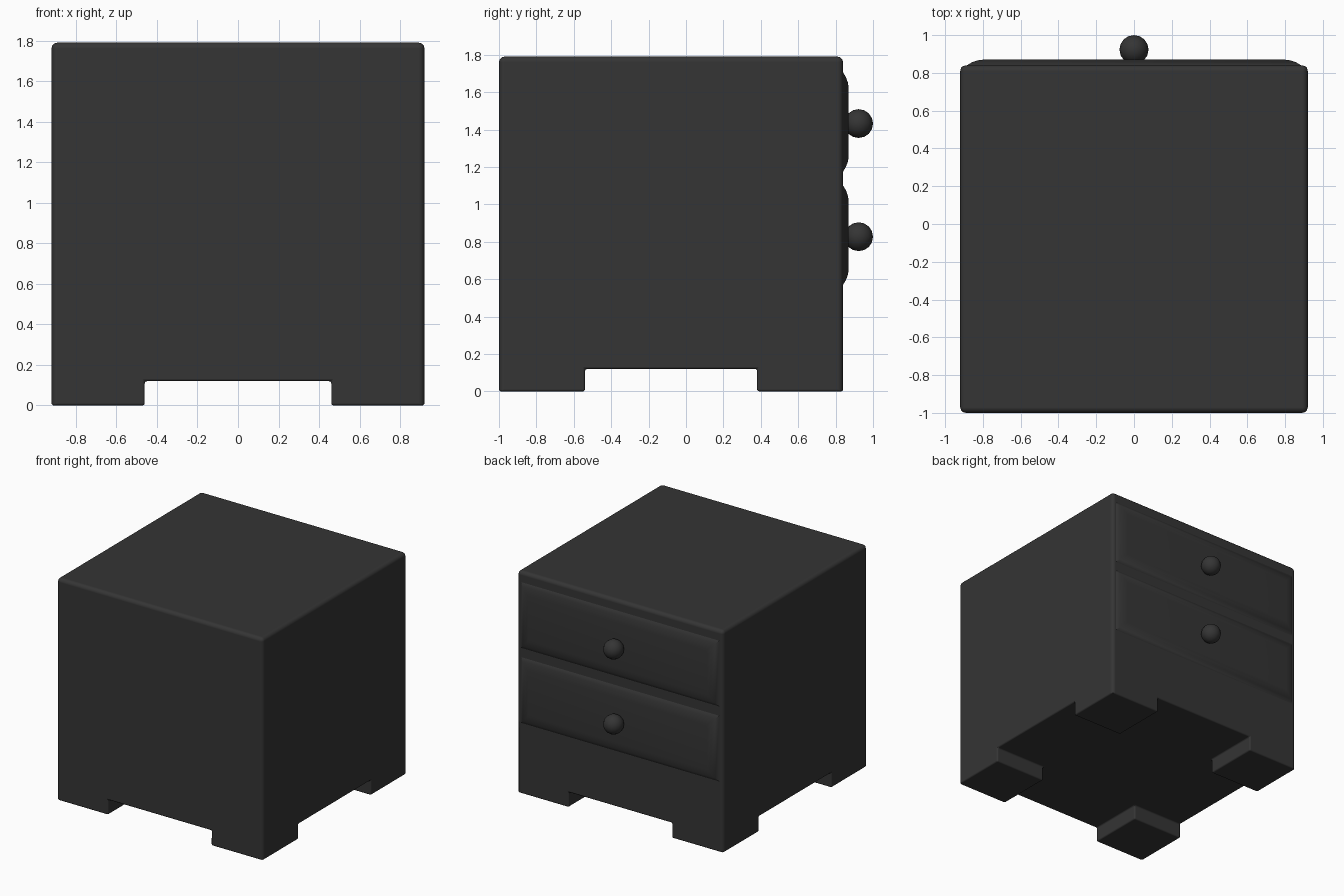
import bpy, bmesh

if "Cube" in bpy.data.objects:
    bpy.data.objects.remove(bpy.data.objects["Cube"])

X0, Y0, Y1, TOP, LEG = 0.92, -1.0, 0.84, 1.79, 0.12


def make_object(name, bm):
    bmesh.ops.recalc_face_normals(bm, faces=bm.faces)
    me = bpy.data.meshes.new(name)
    bm.to_mesh(me)
    bm.free()
    ob = bpy.data.objects.new(name, me)
    bpy.context.collection.objects.link(ob)
    return ob


def smooth(ob, angle=0.6):
    bpy.ops.object.select_all(action='DESELECT')
    ob.select_set(True)
    bpy.context.view_layer.objects.active = ob
    bpy.ops.object.shade_smooth_by_angle(angle=angle)


# Cabinet body: 3x3 plan extruded up, corner cells extruded down as feet
xs, ys = (-X0, -0.46, 0.46, X0), (Y0, -0.54, 0.38, Y1)
bm = bmesh.new()
grid = [[bm.verts.new((x, y, LEG)) for y in ys] for x in xs]
cells = {}
for i in range(3):
    for j in range(3):
        cells[i, j] = bm.faces.new((grid[i][j], grid[i][j + 1],
                                    grid[i + 1][j + 1], grid[i + 1][j]))
up = bmesh.ops.extrude_face_region(bm, geom=list(bm.faces), use_keep_orig=True)
for v in up['geom']:
    if isinstance(v, bmesh.types.BMVert):
        v.co.z = TOP
for i in (0, 2):
    for j in (0, 2):
        foot = bmesh.ops.extrude_discrete_faces(bm, faces=[cells[i, j]])['faces'][0]
        for v in foot.verts:
            v.co.z = 0
bmesh.ops.remove_doubles(bm, verts=bm.verts, dist=0.0001)
bmesh.ops.recalc_face_normals(bm, faces=bm.faces)
bmesh.ops.dissolve_limit(bm, angle_limit=0.02, verts=bm.verts, edges=bm.edges)
weight = bm.edges.layers.float.new('bevel_weight_edge')
for e in bm.edges:
    a, b = (v.co for v in e.verts)
    upright = abs(a.z - b.z) > 1
    rim = min(a.z, b.z) > 1.7
    e[weight] = 1.0 if upright or rim else 0.4
body = make_object('cabinet_body', bm)
bev = body.modifiers.new('rounded_edges', 'BEVEL')
bev.limit_method = 'WEIGHT'
bev.width, bev.segments = 0.03, 3
bev.harden_normals = True
smooth(body)


# Raised drawer fronts with a rounded sloping border
def drawer_front(name, zc):
    bm = bmesh.new()
    loops = []
    for inset, y in ((0, 0.82), (0, 0.84), (0.025, 0.855), (0.055, 0.866), (0.085, 0.87)):
        w, h = 0.885 - inset, 0.265 - inset
        loops.append([bm.verts.new((sx * w, y, zc + sz * h))
                      for sx, sz in ((-1, -1), (1, -1), (1, 1), (-1, 1))])
    for a, b in zip(loops, loops[1:]):
        for k in range(4):
            n = (k + 1) % 4
            bm.faces.new((a[k], a[n], b[n], b[k]))
    bm.faces.new(loops[0])
    bm.faces.new(loops[-1])
    smooth(make_object(name, bm))


# Round knobs
def knob(name, z):
    bm = bmesh.new()
    bmesh.ops.create_uvsphere(bm, u_segments=16, v_segments=8, radius=0.077)
    ob = make_object(name, bm)
    ob.location = (0, 0.923, z)
    smooth(ob, 1.0)


for label, z in (('upper', 1.44), ('lower', 0.835)):
    drawer_front(label + '_drawer_front', z)
    knob(label + '_knob', z - 0.008)

# Dark finish
mat = bpy.data.materials.new('dark_finish')
mat.diffuse_color = (0.035, 0.035, 0.035, 1)
mat.use_nodes = True
mat.node_tree.nodes["Principled BSDF"].inputs["Base Color"].default_value = mat.diffuse_color
for ob in bpy.data.objects:
    ob.data.materials.append(mat)
